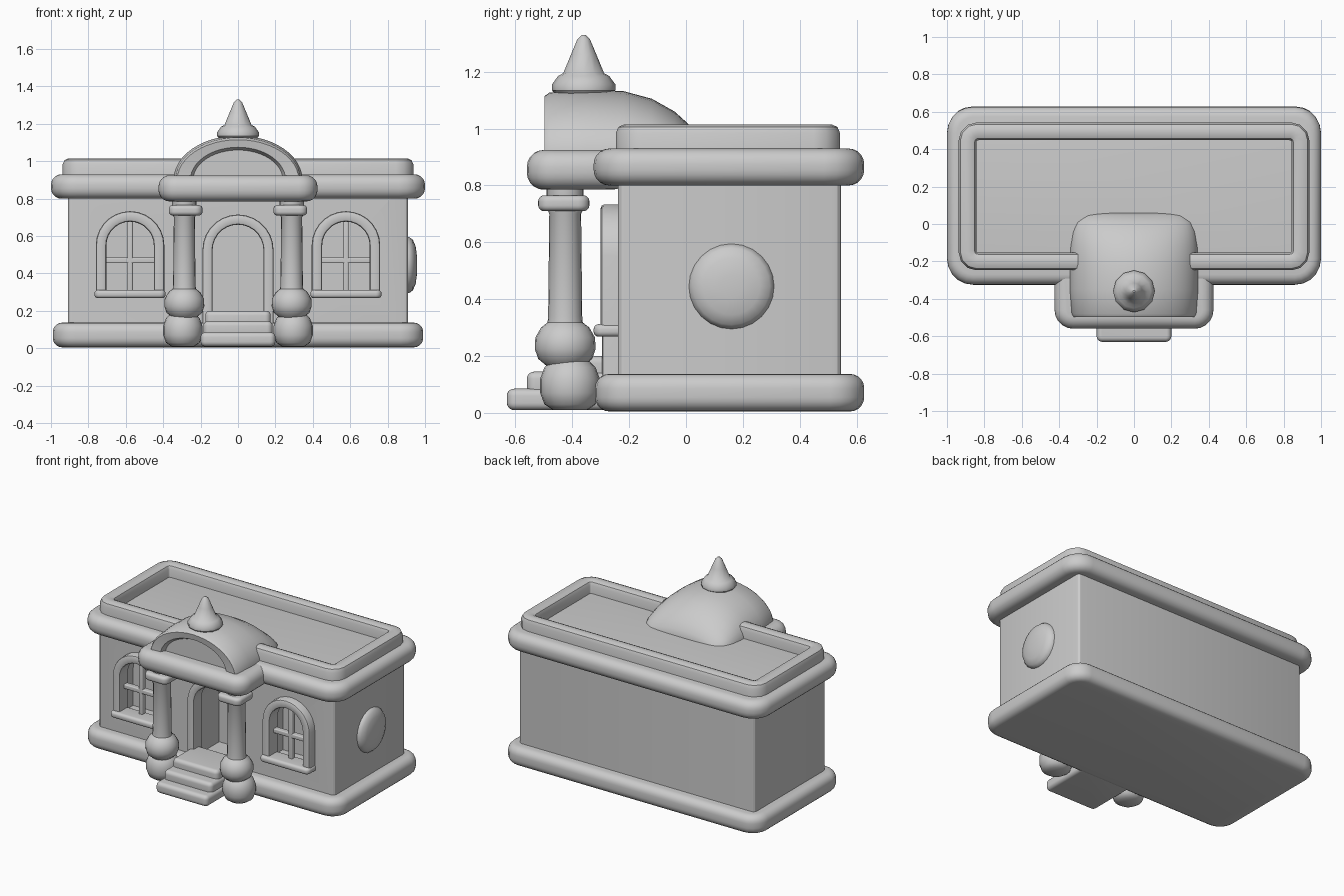
import bpy, bmesh
from math import sin, cos, pi

if "Cube" in bpy.data.objects:
    bpy.data.objects.remove(bpy.data.objects["Cube"])


def smooth(ob, angle=40):
    bpy.ops.object.select_all(action='DESELECT')
    ob.select_set(True)
    bpy.context.view_layer.objects.active = ob
    bpy.ops.object.shade_smooth_by_angle(angle=angle * pi / 180)


def finish(name, bm, angle=40):
    bmesh.ops.recalc_face_normals(bm, faces=bm.faces)
    me = bpy.data.meshes.new(name)
    bm.to_mesh(me)
    bm.free()
    ob = bpy.data.objects.new(name, me)
    bpy.context.collection.objects.link(ob)
    smooth(ob, angle)
    return ob


def loft(name, rings, angle=40):
    """Skin a list of equal-length point rings and cap both ends."""
    bm = bmesh.new()
    vs = [[bm.verts.new(p) for p in r] for r in rings]
    n = len(vs[0])
    for a, b in zip(vs, vs[1:]):
        for i in range(n):
            j = (i + 1) % n
            bm.faces.new((a[i], a[j], b[j], b[i]))
    bm.faces.new(vs[0])
    bm.faces.new(vs[-1])
    return finish(name, bm, angle)


def round_rect(x0, x1, y0, y1, r, n=6):
    """Counter-clockwise rounded rectangle."""
    pts = []
    for k, (cx, cy) in enumerate([(x1 - r, y1 - r), (x0 + r, y1 - r), (x0 + r, y0 + r), (x1 - r, y0 + r)]):
        for s in range(n):
            a = k * pi / 2 + s * pi / 2 / (n - 1)
            pts.append((cx + r * cos(a), cy + r * sin(a)))
    return pts


def slab(name, x0, x1, y0, y1, z0, z1, r, e):
    """Box with plan corner radius r and edge rounding e."""
    def ring(i, z):
        return [(x, y, z) for x, y in round_rect(x0 + i, x1 - i, y0 + i, y1 - i, max(r - i, .002))]
    steps = [i * pi / 10 for i in range(6)]
    rings = [ring(e * (1 - sin(a)), z0 + e * (1 - cos(a))) for a in steps]
    rings += [ring(e * (1 - cos(a)), z1 - e * (1 - sin(a))) for a in steps]
    return loft(name, rings)


def sweep(name, path, half, d0, d1, place, soft=.45):
    """Sweep a rounded bar along a mitred 2D path; place maps (u, v, depth) to 3D."""
    b = min(half, d1 - d0) * soft
    sec = [(-half, d0), (-half, d1 - b), (-half + b * .3, d1 - b * .3), (-half + b, d1),
           (half - b, d1), (half - b * .3, d1 - b * .3), (half, d1 - b), (half, d0)]
    rings = []
    for i, (u, v) in enumerate(path):
        dirs = []
        for a, c in ((i - 1, i), (i, i + 1)):
            if a >= 0 and c < len(path):
                du, dv = path[c][0] - path[a][0], path[c][1] - path[a][1]
                l = (du * du + dv * dv) ** .5
                dirs.append((-dv / l, du / l))
        n0, n1 = dirs[0], dirs[-1]
        k = 1 + n0[0] * n1[0] + n0[1] * n1[1]
        mu, mv = (n0[0] + n1[0]) / k, (n0[1] + n1[1]) / k
        rings.append([place(u + mu * o, v + mv * o, d) for o, d in sec])
    return loft(name, rings)


def lathe(name, cx, cy, profile, n=20):
    return loft(name, [[(cx + r * cos(2 * pi * i / n), cy + r * sin(2 * pi * i / n), z)
                        for i in range(n)] for r, z in profile])


def arch(cx, half, z0, spring):
    """Open arch outline in x, z."""
    pts = [(cx + half, z0)]
    pts += [(cx + half * cos(pi * i / 14), spring + half * sin(pi * i / 14)) for i in range(15)]
    return pts + [(cx - half, z0)]


def carve(target, outline, y0, y1):
    """Cut an arched recess into the target."""
    cut = loft("recess_cutter", [[(x, y, z) for x, z in outline] for y in (y0, y1)])
    cut.hide_render = True
    bpy.context.view_layer.objects.active = target
    mod = target.modifiers.new("recess", 'BOOLEAN')
    mod.operation, mod.solver, mod.object = 'DIFFERENCE', 'EXACT', cut
    bpy.ops.object.modifier_apply(modifier=mod.name)
    bpy.data.objects.remove(cut)


FRONT = -0.24


def wall(u, v, d):
    return (u, FRONT - d, v)


# Main block (sharp-edged so the recesses shade cleanly), plinth and cornice
body = loft("main_walls", [[(x, y, z) for x, y in round_rect(-.91, .91, FRONT, .545, .025, 4)] for z in (.08, .87)])
slab("plinth", -.99, .99, -.32, .627, 0.005, .137, .12, .05)
slab("cornice", -1, 1, -.325, .627, .80, .93, .14, .055)

# Roof parapet with rounded corners, open at the front where the dome sits
corners = round_rect(-.89, .89, -.2, .495, .052, 4)[::-1]
path = [(-.3, -.2)] + corners[4:] + corners[:4] + [(.3, -.2)]
sweep("parapet", path, .047, .9, 1.015, lambda u, v, d: (u, v, d), .65)

# Windows: recess, frame, cross bars and sill
for s in (-1, 1):
    cx = s * .577
    carve(body, arch(cx, .14, .29, .55), -.4, -.13)
    sweep("window_frame", arch(cx, .155, .29, .55), .028, -.03, .06, wall)
    slab("window_mullion", cx - .015, cx + .015, -.25, -.21, .29, .68, .008, .006)
    slab("window_crossbar", cx - .145, cx + .145, -.25, -.21, .455, .485, .008, .006)
    slab("window_sill", cx - .19, cx + .19, -.325, -.2, .268, .312, .03, .018)

# Deep doorway
carve(body, arch(0, .145, .14, .525), -.4, 0)
smooth(body, 25)
sweep("door_frame", arch(0, .163, .12, .525), .027, -.03, .055, wall)

# Entrance steps
for w, y, z0, z1 in ((.2, -.63, .01, .085), (.185, -.56, .06, .145), (.175, -.48, .1, .2)):
    slab("entrance_step", -w, w, y, -.22, z0, z1, .03, .025)

# Porch columns with bulbous bases and square capitals
for s in (-1, 1):
    lathe("column_foot", s * .295, -.408, [(.06, .01), (.09, .03), (.105, .07), (.105, .12),
                                           (.09, .16), (.07, .18)])
    lathe("column", s * .287, -.425, [(.065, .165), (.095, .19), (.107, .225), (.105, .265), (.085, .3),
                                      (.062, .318), (.06, .34), (.056, .7), (.065, .72), (.065, .8)])
    slab("column_capital", s * .28 - .09, s * .28 + .09, -.52, -.34, .71, .765, .04, .02)

# Porch roof slab
slab("porch_cornice", -.425, .425, -.56, -.2, .785, .925, .1, .06)

# Porch dome: recessed arched front, barrel top tapering to a rounded back
sections = [(-.46, .24, 1.06), (-.49, .255, 1.075), (-.497, .325, 1.115), (-.48, .335, 1.127), (-.35, .345, 1.137),
            (-.22, .345, 1.132), (-.12, .342, 1.105), (-.04, .33, 1.06), (.01, .31, 1.015), (.045, .27, .97),
            (.06, .22, .93)]
loft("porch_dome", [[(w * cos(pi * i / 24), y, .9 + (top - .9) * sin(pi * i / 24)) for i in range(25)]
                    for y, w, top in sections], 50)

# Finial
lathe("finial", 0, -.36, [(.09, 1.11), (.112, 1.135), (.112, 1.155), (.09, 1.185), (.072, 1.195),
                          (.045, 1.26), (.022, 1.315), (.006, 1.33)], 12)

# Round boss on the right wall only
loft("side_boss", [[(x, .16 + r * cos(2 * pi * i / 24), .445 + r * sin(2 * pi * i / 24)) for i in range(24)]
                   for x, r in ((.89, .15), (.915, .15), (.935, .135), (.95, .1), (.958, .04))])
